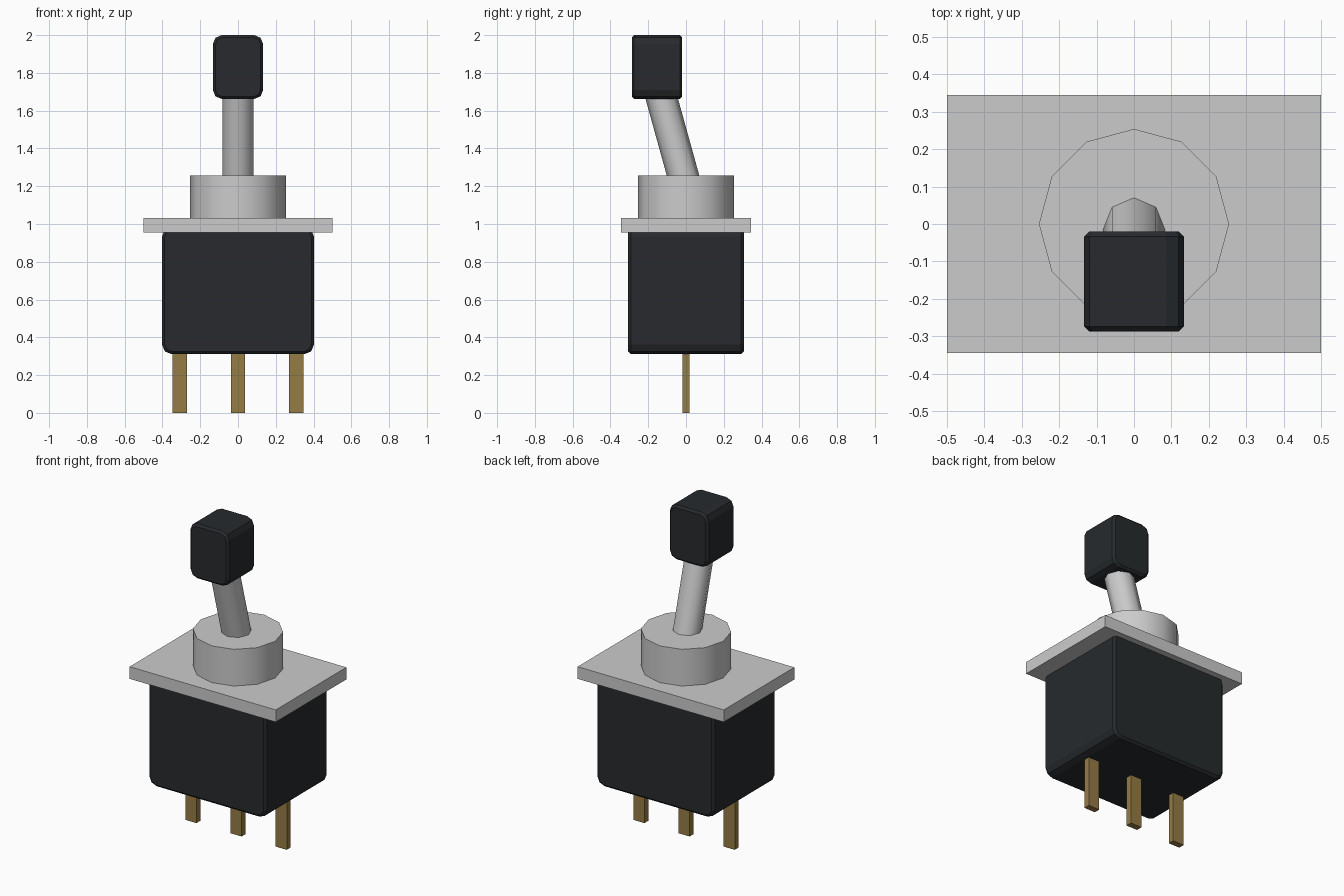
import bpy, bmesh
from math import radians, cos, tan

if "Cube" in bpy.data.objects:
    bpy.data.objects.remove(bpy.data.objects["Cube"])


def colour(name, rgb):
    m = bpy.data.materials.new(name)
    m.diffuse_color = (*rgb, 1)
    m.use_nodes = True
    m.node_tree.nodes["Principled BSDF"].inputs["Base Color"].default_value = m.diffuse_color
    return m


black = colour("black_plastic", (0.02, 0.023, 0.026))
brass = colour("brass", (0.30, 0.20, 0.06))


def box(name, lo, hi, mat=None, corner=0, rim=0):
    """Box from lo to hi; corner rounds the edges along y, rim chamfers the front and back."""
    bm = bmesh.new()
    bmesh.ops.create_cube(bm, size=1)
    for v in bm.verts:
        v.co = [(a + b) / 2 + c * (b - a) for a, b, c in zip(lo, hi, v.co)]
    if corner:
        along_y = [e for e in bm.edges if abs(e.verts[0].co.y - e.verts[1].co.y) > 1e-4]
        bmesh.ops.bevel(bm, geom=along_y, offset=corner, segments=2,
                        profile=0.5, affect='EDGES')
    if rim:
        rims = [e for e in bm.edges if abs(e.verts[0].co.y - e.verts[1].co.y) < 1e-4]
        bmesh.ops.bevel(bm, geom=rims, offset=rim, segments=1,
                        profile=0.5, affect='EDGES')
    mesh = bpy.data.meshes.new(name)
    bm.to_mesh(mesh)
    bm.free()
    if mat:
        mesh.materials.append(mat)
    ob = bpy.data.objects.new(name, mesh)
    bpy.context.collection.objects.link(ob)
    return ob


def rod(name, sides, radius, depth, centre, tilt=0):
    bpy.ops.mesh.primitive_cylinder_add(vertices=sides, radius=radius, depth=depth,
                                        location=centre, rotation=(tilt, 0, 0))
    ob = bpy.context.object
    ob.name = name
    bpy.ops.object.shade_smooth_by_angle(angle=radians(50))
    return ob


# Housing, mounting plate and threaded collar
box("housing", (-0.402, -0.306, 0.311), (0.402, 0.306, 0.985), black, corner=0.05, rim=0.014)
box("mounting_plate", (-0.5, -0.345, 0.956), (0.5, 0.345, 1.031))
rod("collar", 12, 0.254, 0.26, (0, 0, 1.128))

# Leaning lever, from inside the collar into the cap
tilt = radians(15.5)
z0, z1 = 1.16, 1.78
zc = (z0 + z1) / 2
rod("lever", 8, 0.083, (z1 - z0) / cos(tilt),
    (0, -0.016 - (zc - 1.258) * tan(tilt), zc), tilt)

# Upright cap on the lever
box("lever_cap", (-0.133, -0.287, 1.662), (0.133, -0.02, 2.0), black, corner=0.047, rim=0.013)

# Terminal pins
for name, x in (("left_pin", -0.309), ("middle_pin", 0), ("right_pin", 0.309)):
    box(name, (x - 0.038, -0.019, 0), (x + 0.038, 0.019, 0.36), brass)
